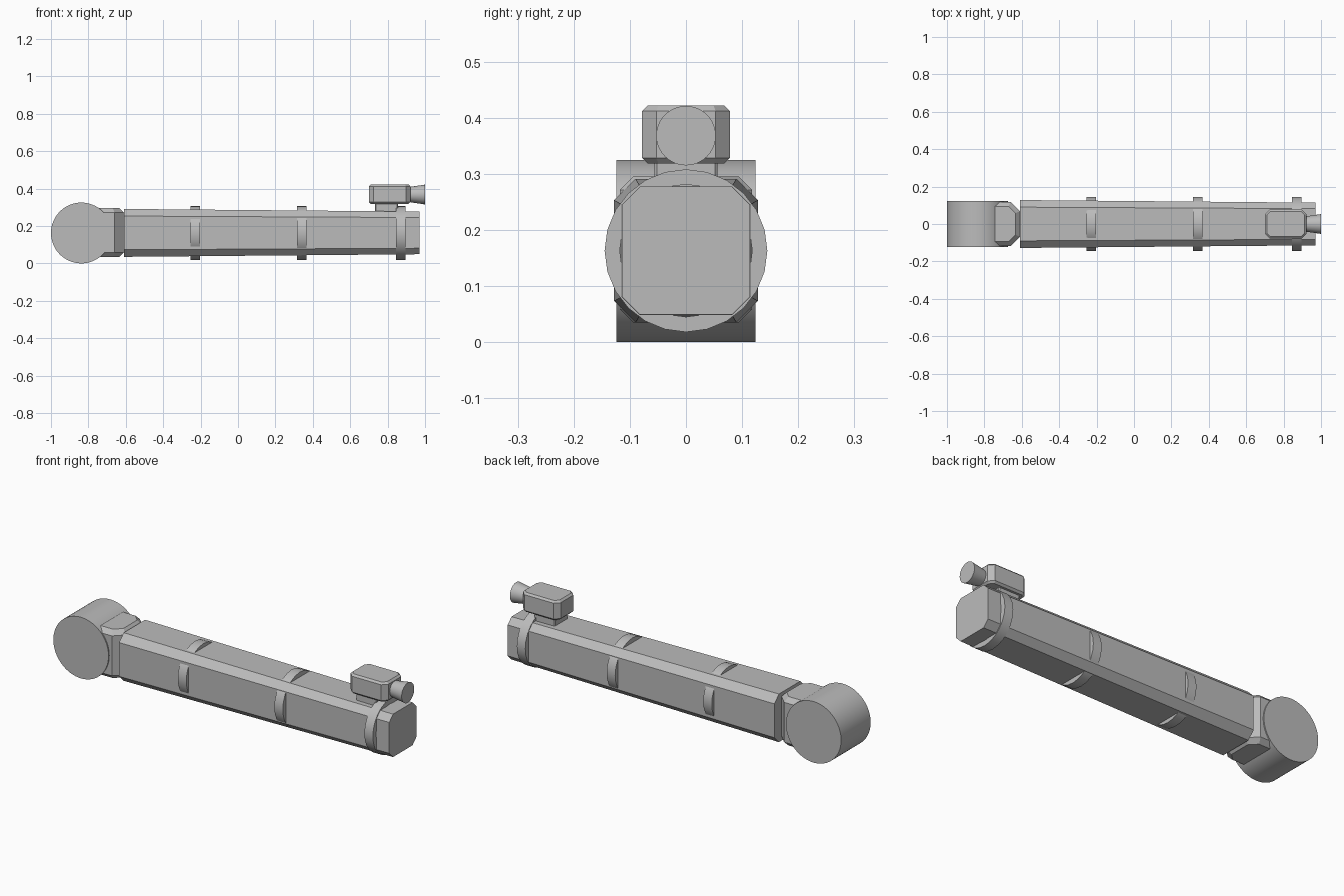
import bpy, bmesh, math
from mathutils import Vector

cube = bpy.data.objects.get("Cube")
if cube:
    bpy.data.objects.remove(cube)

grey = bpy.data.materials.new("plain grey")
grey.use_nodes = True
grey.diffuse_color = (0.5, 0.5, 0.5, 1)
grey.node_tree.nodes["Principled BSDF"].inputs["Base Color"].default_value = (0.5, 0.5, 0.5, 1)

AXIS_Z = 0.163


def finish(name, bm, smooth=False):
    bmesh.ops.recalc_face_normals(bm, faces=bm.faces)
    mesh = bpy.data.meshes.new(name)
    bm.to_mesh(mesh)
    bm.free()
    mesh.materials.append(grey)
    obj = bpy.data.objects.new(name, mesh)
    bpy.context.collection.objects.link(obj)
    if smooth:
        bpy.ops.object.select_all(action='DESELECT')
        obj.select_set(True)
        bpy.context.view_layer.objects.active = obj
        bpy.ops.object.shade_smooth_by_angle(angle=math.radians(35))
    return obj


def loft(name, loops, tube=False, smooth=False):
    """Skin a series of point loops; close into a tube or cap both ends."""
    bm = bmesh.new()
    rings = [[bm.verts.new(p) for p in loop] for loop in loops]
    pairs = list(zip(rings, rings[1:]))
    if tube:
        pairs.append((rings[-1], rings[0]))
    else:
        bm.faces.new(rings[0])
        bm.faces.new(rings[-1])
    for a, b in pairs:
        for i in range(len(a)):
            j = (i + 1) % len(a)
            bm.faces.new((a[i], a[j], b[j], b[i]))
    return finish(name, bm, smooth)


def circle(x, r, z, sides):
    turns = [math.tau * i / sides for i in range(sides)]
    return [Vector((x, r * math.cos(t), z + r * math.sin(t))) for t in turns]


def octagon(half_a, half_b, cut):
    """Rectangle with cut corners, as 2D points."""
    a, b = half_a - cut, half_b - cut
    return [(half_a, -b), (half_a, b), (a, half_b), (-a, half_b),
            (-half_a, b), (-half_a, -b), (-a, -half_b), (a, -half_b)]


def cut_box(name, x0, x1, half_y, z0, z1, cut, edge):
    """Box with cut upright corners and narrow chamfers at top and bottom."""
    mid, half_x = (x0 + x1) / 2, (x1 - x0) / 2
    levels = [(z0, edge), (z0 + edge, 0), (z1 - edge, 0), (z1, edge)]
    return loft(name, [[(mid + x, y, z) for x, y in
                        octagon(half_x - inset, half_y - inset, cut - inset * 0.586)]
                       for z, inset in levels])


# Pivot drum lying across the arm
drum = loft("pivot_drum", [[(-0.8375 + p.y, y, 0.1625 + p.z) for p in circle(0, 0.1625, 0, 64)]
                           for y in (-0.124, 0.124)], smooth=True)

# Chamfered neck between drum and beam
cut_box("neck", -0.86, -0.61, 0.118, 0.035, 0.295, 0.05, 0.024)

# Tapered eight-sided beam
loft("beam", [[(x, y, AXIS_Z + z) for y, z in octagon(half, half, cut)]
              for x, half, cut in ((-0.61, 0.128, 0.038), (0.97, 0.114, 0.032))])

# Clamp rings around the beam
for label, x in (("inner", -0.228), ("middle", 0.34), ("outer", 0.87)):
    section = [(-0.025, 0.118), (-0.025, 0.145), (0.025, 0.145), (0.025, 0.118)]
    loft(label + "_ring", [circle(x + dx, r, AXIS_Z, 24) for dx, r in section],
         tube=True, smooth=True)

# Camera on its mount
cut_box("camera_mount", 0.733, 0.855, 0.056, 0.26, 0.33, 0.004, 0.001)
cut_box("camera_body", 0.70, 0.922, 0.078, 0.318, 0.422, 0.025, 0.01)
loft("camera_lens", [circle(x, r, 0.368, 40) for x, r in ((0.90, 0.038), (1.0, 0.053))],
     smooth=True)
